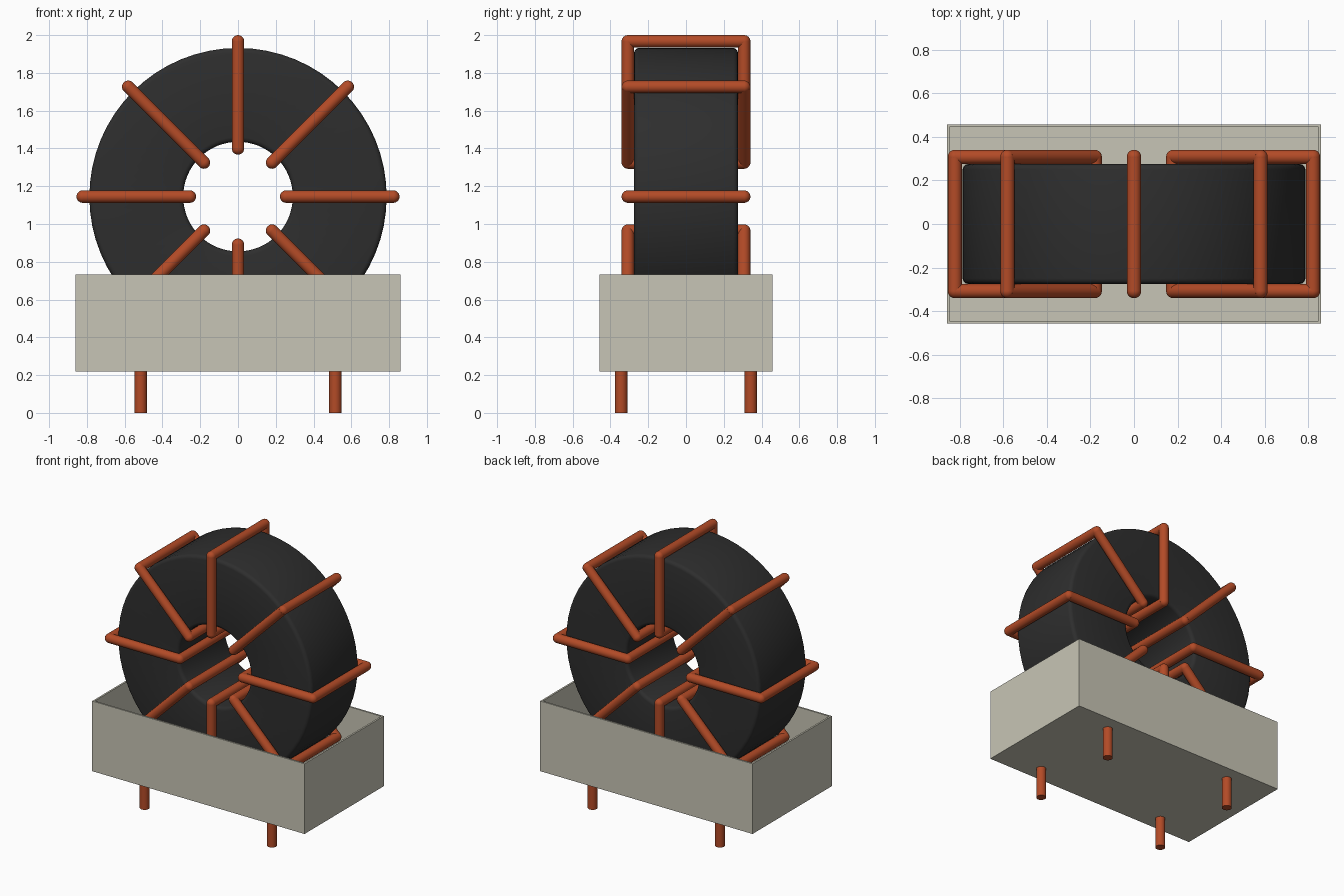
import bpy, bmesh, math
from mathutils import Vector, Matrix

cube = bpy.data.objects.get("Cube")
if cube:
    bpy.data.objects.remove(cube, do_unlink=True)

CENTRE = Vector((0, 0, 1.145))   # middle of the ring core
WIRE = 0.033                     # wire radius


def material(name, rgb, rough):
    m = bpy.data.materials.new(name)
    m.use_nodes = True
    m.diffuse_color = (*rgb, 1)
    bsdf = m.node_tree.nodes["Principled BSDF"]
    bsdf.inputs["Base Color"].default_value = (*rgb, 1)
    bsdf.inputs["Roughness"].default_value = rough
    return m


def finish(bm, name, mat, smooth=True):
    bmesh.ops.recalc_face_normals(bm, faces=bm.faces[:])
    me = bpy.data.meshes.new(name)
    bm.to_mesh(me)
    bm.free()
    me.materials.append(mat)
    ob = bpy.data.objects.new(name, me)
    bpy.context.collection.objects.link(ob)
    if smooth:
        bpy.ops.object.select_all(action="DESELECT")
        ob.select_set(True)
        bpy.context.view_layer.objects.active = ob
        bpy.ops.object.shade_smooth_by_angle(angle=math.radians(35))
    return ob


def add_rod(bm, a, b, radius=WIRE):
    axis = b - a
    turn = axis.to_track_quat("Z", "Y").to_matrix().to_4x4()
    bmesh.ops.create_cone(bm, cap_ends=True, segments=20, radius1=radius, radius2=radius,
                          depth=axis.length, matrix=Matrix.Translation((a + b) / 2) @ turn)


ferrite = material("dark ferrite", (0.027, 0.027, 0.027), 0.6)
copper = material("copper wire", (0.45, 0.07, 0.02), 0.5)
plastic = material("pale grey plastic", (0.575, 0.56, 0.465), 0.6)

# Ring core: rounded rectangle profile spun about the y axis
inner, outer, half, r = 0.29, 0.787, 0.275, 0.025
profile = []
for cx, cy, start in ((outer - r, half - r, 0), (inner + r, half - r, 90),
                      (inner + r, r - half, 180), (outer - r, r - half, 270)):
    for k in range(4):
        a = math.radians(start + 30 * k)
        profile.append(Vector((cx + r * math.cos(a), cy + r * math.sin(a), 0)))
bm = bmesh.new()
verts = [bm.verts.new(p + CENTRE) for p in profile]
edges = [bm.edges.new((v, verts[(i + 1) % len(verts)])) for i, v in enumerate(verts)]
bmesh.ops.spin(bm, geom=verts + edges, cent=CENTRE, axis=(0, 1, 0),
               angle=math.tau, steps=64, use_merge=True)
bmesh.ops.remove_doubles(bm, verts=bm.verts[:], dist=0.0005)
finish(bm, "ring_core", ferrite)

# Eight rectangular wire loops around the core
for i in range(8):
    direction = Vector((math.cos(i * math.tau / 8), 0, math.sin(i * math.tau / 8)))
    corners = [CENTRE + direction * dist + Vector((0, y, 0))
               for dist, y in ((0.255, -0.308), (0.822, -0.308), (0.822, 0.308), (0.255, 0.308))]
    bm = bmesh.new()
    for k, corner in enumerate(corners):
        add_rod(bm, corner, corners[(k + 1) % 4])
        bmesh.ops.create_uvsphere(bm, u_segments=20, v_segments=12, radius=WIRE,
                                  matrix=Matrix.Translation(corner))
    finish(bm, f"wire_loop_{i + 1}", copper)

# Open-topped base tray with thin walls
bottom, top, wall = 0.22, 0.733, 0.018
bm = bmesh.new()
bmesh.ops.create_cube(bm, size=1, matrix=Matrix.Translation((0, 0, (bottom + top) / 2))
                      @ Matrix.Diagonal((1.718, 0.916, top - bottom, 1)))
lid = max(bm.faces, key=lambda f: f.calc_center_median().z)
bmesh.ops.inset_region(bm, faces=[lid], thickness=wall)
well = bmesh.ops.extrude_discrete_faces(bm, faces=[lid])["faces"]
bmesh.ops.translate(bm, verts=well[0].verts[:], vec=(0, 0, bottom + wall - top))
finish(bm, "base_tray", plastic, smooth=False)

# Four pins under the tray
for side, x in (("right", -0.515), ("left", 0.515)):
    for end, y in (("front", -0.343), ("back", 0.343)):
        bm = bmesh.new()
        add_rod(bm, Vector((x, y, 0)), Vector((x, y, bottom + 0.01)))
        finish(bm, f"pin_{end}_{side}", copper)
